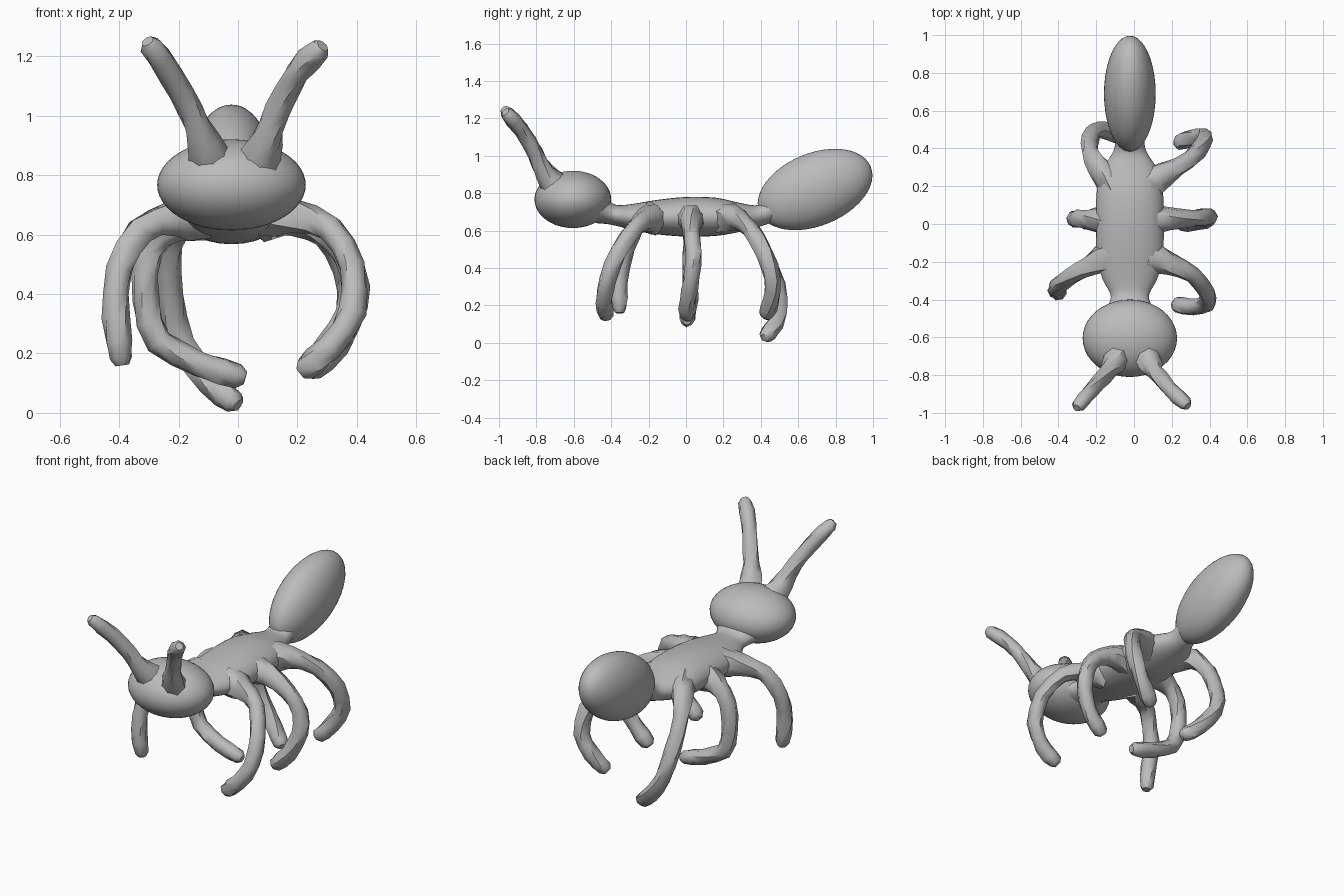
import bpy, bmesh, math, random
from mathutils import Vector, Matrix

if "Cube" in bpy.data.objects:
    bpy.data.objects.remove(bpy.data.objects["Cube"])

random.seed(4)
CX = -0.022  # body centre line

grey = bpy.data.materials.new("ant grey")
grey.diffuse_color = (0.5, 0.5, 0.5, 1)
grey.use_nodes = True
grey.node_tree.nodes["Principled BSDF"].inputs["Base Color"].default_value = grey.diffuse_color


def finish(name, bm, angle):
    bmesh.ops.recalc_face_normals(bm, faces=bm.faces)
    mesh = bpy.data.meshes.new(name)
    bm.to_mesh(mesh)
    bm.free()
    mesh.materials.append(grey)
    mesh.shade_smooth()
    mesh.set_sharp_from_angle(angle=math.radians(angle))
    obj = bpy.data.objects.new(name, mesh)
    bpy.context.collection.objects.link(obj)
    return obj


def loft(name, rings, angle):
    """Skin a list of closed rings and cap both ends."""
    bm = bmesh.new()
    loops = [[bm.verts.new(p) for p in ring] for ring in rings]
    n = len(loops[0])
    for a, b in zip(loops, loops[1:]):
        for i in range(n):
            j = (i + 1) % n
            bm.faces.new((a[i], a[j], b[j], b[i]))
    bm.faces.new(loops[0])
    bm.faces.new(loops[-1])
    return finish(name, bm, angle)


def spline(pts, steps):
    """Smooth path through points of any dimension."""
    pts = [Vector(p) for p in pts]
    ext = [pts[0] * 2 - pts[1]] + pts + [pts[-1] * 2 - pts[-2]]
    out = []
    for i in range(1, len(ext) - 2):
        a, b, c, d = ext[i - 1:i + 3]
        for k in range(steps):
            t = k / steps
            out.append(0.5 * (2 * b + (c - a) * t + (2 * a - 5 * b + 4 * c - d) * t * t
                              + (3 * b - a - 3 * c + d) * t ** 3))
    return out + [pts[-1]]


def limb(name, pts, radius=0.046, sides=8):
    """Knobbly tube: flared root, slightly uneven shaft, blunt tip."""
    path = spline(pts, 2)
    # finer spacing close to the tip for rounding
    path.insert(-1, path[-1].lerp(path[-2], 0.3))
    rings, last = [], len(path) - 1
    normal = Vector((0.1, 1, 0.2))
    for i, p in enumerate(path):
        tan = (path[min(i + 1, last)] - path[max(i - 1, 0)]).normalized()
        normal = (normal - tan * normal.dot(tan)).normalized()
        side = tan.cross(normal)
        r = radius * {0: 1.9, 1: 1.7, 2: 1.35, 3: 1.1, last - 1: 0.88, last: 0.5}.get(i, 1)
        ring = []
        for k in range(sides):
            a = math.tau * k / sides + i * 0.2
            rr = r * random.uniform(0.91, 1.08)
            ring.append(p + (normal * math.cos(a) + side * math.sin(a)) * rr)
        rings.append(ring)
    return loft(name, rings, 47)


def ellipsoid(name, centre, radii, tilt=0):
    bm = bmesh.new()
    bmesh.ops.create_uvsphere(bm, u_segments=40, v_segments=24, radius=1)
    bm.transform(Matrix.Translation(centre) @ Matrix.Rotation(math.radians(tilt), 4, 'X')
                 @ Matrix.Diagonal((*radii, 1)))
    return finish(name, bm, 40)


# Head and abdomen
ellipsoid("head", (CX, -0.605, 0.767), (0.25, 0.205, 0.153))
ellipsoid("abdomen", (CX, 0.69, 0.82), (0.137, 0.322, 0.194), 22.4)

# Thorax: stations of (y, half width, bottom, top)
stations = [(-0.48, 0.15, 0.64, 0.82), (-0.42, 0.11, 0.635, 0.765), (-0.37, 0.103, 0.625, 0.737),
            (-0.29, 0.145, 0.605, 0.742), (-0.17, 0.175, 0.582, 0.762), (0, 0.18, 0.568, 0.78),
            (0.16, 0.176, 0.572, 0.776), (0.28, 0.15, 0.592, 0.75), (0.37, 0.095, 0.615, 0.735),
            (0.42, 0.078, 0.63, 0.755), (0.48, 0.08, 0.65, 0.8)]
rings = []
for y, w, lo, hi in spline(stations, 3):
    mid, h = (lo + hi) / 2, (hi - lo) / 2
    rings.append([(CX + w * math.cos(math.tau * k / 28), y, mid + h * math.sin(math.tau * k / 28))
                  for k in range(28)])
loft("thorax", rings, 50)

# Antennae
limb("left_antenna", [(-0.08, -0.68, 0.82), (-0.115, -0.755, 0.91), (-0.16, -0.81, 1.02),
                      (-0.225, -0.88, 1.135), (-0.305, -0.975, 1.25)], 0.043)
limb("right_antenna", [(0.06, -0.68, 0.82), (0.092, -0.755, 0.91), (0.135, -0.81, 1.02),
                       (0.195, -0.88, 1.14), (0.285, -0.965, 1.235)], 0.043)

# Legs on the right side (+x)
limb("right_front_leg", [(0.08, -0.18, 0.665), (0.19, -0.215, 0.662), (0.31, -0.27, 0.62),
                         (0.385, -0.36, 0.49), (0.385, -0.42, 0.34), (0.31, -0.44, 0.22),
                         (0.21, -0.425, 0.135)])
limb("right_middle_leg", [(0.08, 0.02, 0.665), (0.19, 0.025, 0.655), (0.315, 0.03, 0.59),
                          (0.385, 0.04, 0.48), (0.395, 0.03, 0.36), (0.33, 0.01, 0.23),
                          (0.235, 0.005, 0.13)])
limb("right_rear_leg", [(0.07, 0.2, 0.67), (0.17, 0.27, 0.665), (0.29, 0.34, 0.61),
                        (0.365, 0.42, 0.48), (0.37, 0.465, 0.34), (0.31, 0.455, 0.23),
                        (0.225, 0.425, 0.14)])

# Legs on the left side (-x)
limb("left_front_leg", [(-0.12, -0.16, 0.665), (-0.22, -0.215, 0.655), (-0.33, -0.275, 0.61),
                        (-0.4, -0.325, 0.48), (-0.41, -0.355, 0.32), (-0.39, -0.355, 0.16)])
limb("left_middle_leg", [(-0.12, 0.02, 0.66), (-0.22, 0.025, 0.63), (-0.3, 0.03, 0.54),
                         (-0.31, 0.025, 0.38), (-0.265, 0.02, 0.24), (-0.13, 0.01, 0.165),
                         (0.025, 0.005, 0.118)])
limb("left_rear_leg", [(-0.1, 0.2, 0.67), (-0.185, 0.3, 0.655), (-0.23, 0.38, 0.56),
                       (-0.23, 0.455, 0.4), (-0.19, 0.5, 0.23), (-0.09, 0.475, 0.1),
                       (0.0, 0.42, 0.025)])
